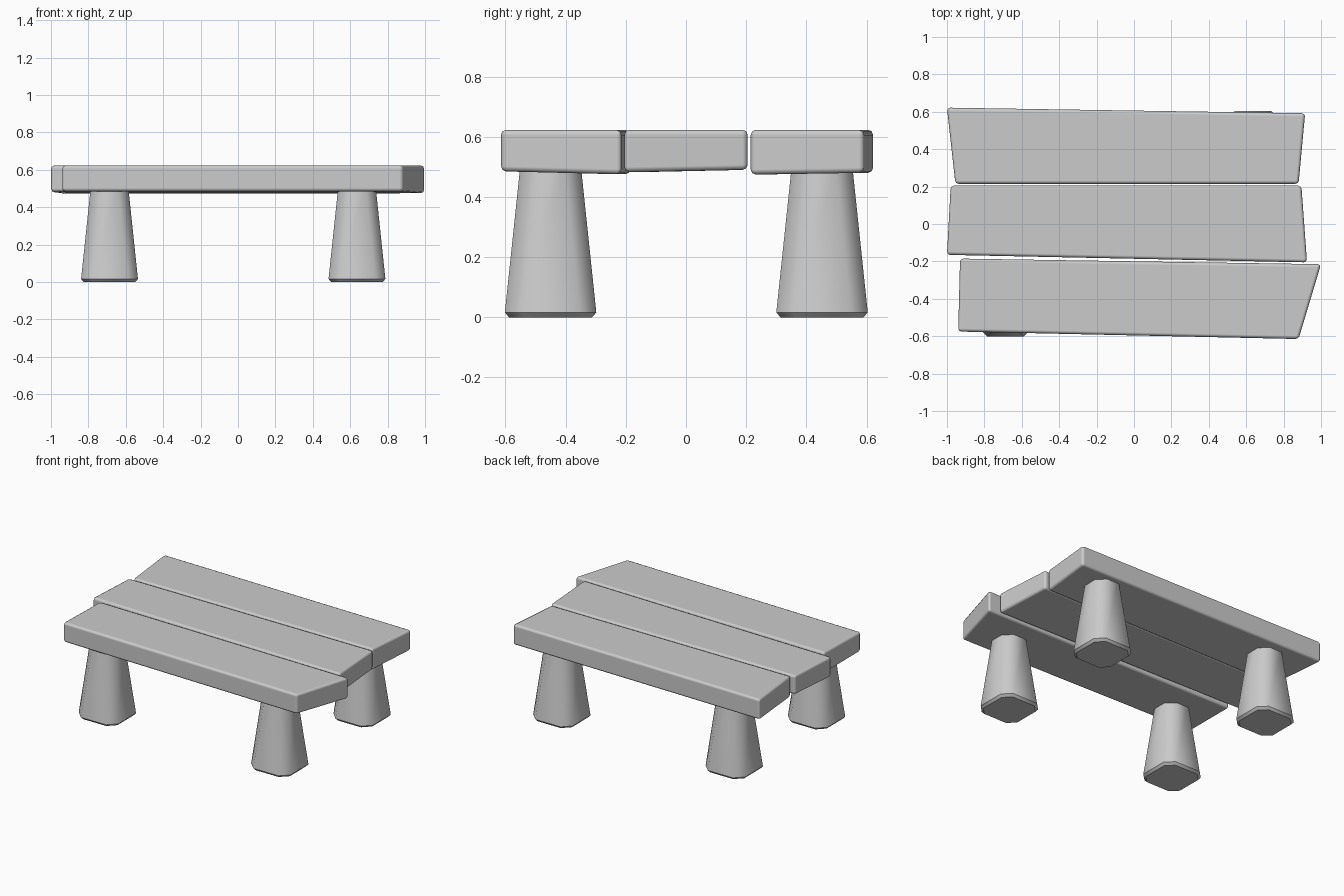
import bpy, bmesh

cube = bpy.data.objects.get("Cube")
if cube:
    bpy.data.objects.remove(cube, do_unlink=True)

# One plain grey for the whole table
grey = bpy.data.materials.new("stone_grey")
grey.use_nodes = True
colour = (0.6, 0.6, 0.6, 1)
grey.diffuse_color = colour
grey.node_tree.nodes["Principled BSDF"].inputs["Base Color"].default_value = colour


def add_object(name, bm):
    bmesh.ops.recalc_face_normals(bm, faces=bm.faces)
    mesh = bpy.data.meshes.new(name)
    bm.to_mesh(mesh)
    bm.free()
    mesh.materials.append(grey)
    obj = bpy.data.objects.new(name, mesh)
    bpy.context.collection.objects.link(obj)
    return obj


def skin(bm, rings):
    """Bridge rings of points into a closed solid."""
    loops = [[bm.verts.new(p) for p in ring] for ring in rings]
    count = len(loops[0])
    for low, high in zip(loops, loops[1:]):
        for i in range(count):
            j = (i + 1) % count
            bm.faces.new((low[i], low[j], high[j], high[i]))
    bm.faces.new(loops[0][::-1])
    bm.faces.new(loops[-1])


def plank(name, outline, front_z, back_z, top=0.623):
    """Uneven board; outline runs front left, front right, back right, back left."""
    bm = bmesh.new()
    heights = (front_z, front_z, back_z, back_z)
    skin(bm, [[(x, y, z) for (x, y), z in zip(outline, heights)],
              [(x, y, top) for x, y in outline]])
    for f in bm.faces:
        f.smooth = True
    obj = add_object(name, bm)
    bevel = obj.modifiers.new("worn_edges", 'BEVEL')
    bevel.width = 0.017
    bevel.segments = 2
    bevel.limit_method = 'NONE'
    bevel.harden_normals = True


def cut_square(cx, cy, half, cut, z):
    """Square ring with its corners cut off."""
    a, b = half, half - cut
    ring = [(a, -b), (a, b), (b, a), (-b, a), (-a, b), (-a, -b), (-b, -a), (b, -a)]
    return [(cx + x, cy + y, z) for x, y in ring]


def leg(name, cx, cy):
    bm = bmesh.new()
    skin(bm, [cut_square(cx, cy, 0.138, 0.05, 0),
              cut_square(cx, cy, 0.152, 0.055, 0.016),
              cut_square(cx, cy, 0.1, 0.055, 0.51)])
    for f in bm.faces:
        f.smooth = True
    # Keep the horizontal rims crisp and the upright corners soft
    for e in bm.edges:
        if abs(e.verts[0].co.z - e.verts[1].co.z) < 0.001:
            e.smooth = False
    add_object(name, bm)


# Table top
plank("front_plank", [(-0.94, -0.575), (0.88, -0.615), (1.0, -0.215), (-0.93, -0.185)], 0.485, 0.475)
plank("middle_plank", [(-1.0, -0.165), (0.925, -0.205), (0.895, 0.205), (-0.98, 0.205)], 0.482, 0.49)
plank("back_plank", [(-0.955, 0.215), (0.88, 0.215), (0.915, 0.592), (-1.0, 0.622)], 0.474, 0.48)

# Legs
for side, x in (("right", -0.687), ("left", 0.636)):
    for end, y in (("front", -0.45), ("back", 0.452)):
        leg(f"{end}_{side}_leg", x, y)
